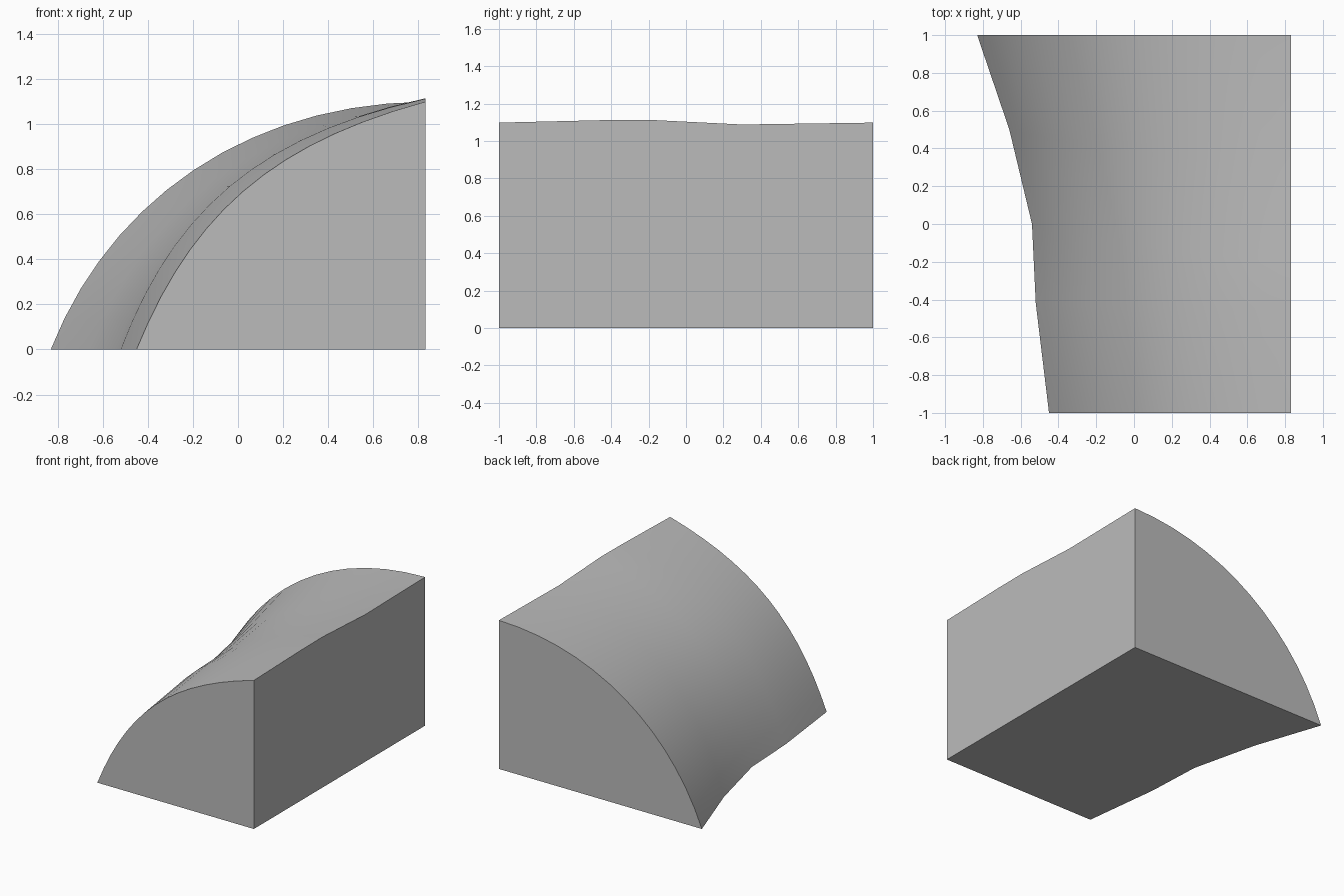
import bpy
import bmesh
from mathutils import Vector
from mathutils.geometry import interpolate_bezier

if "Cube" in bpy.data.objects:
    bpy.data.objects.remove(bpy.data.objects["Cube"])

RIGHT = 0.83
STEPS = 15

# Cross-sections, front to back:
# (foot y, foot x), (lower handle x, z), (upper handle x, z), (top y, top z)
SECTIONS = [
    ((-1.0, -0.45), (-0.21, 0.59), (0.14, 0.91), (-1.0, 1.098)),
    ((-0.42, -0.52), (-0.29, 0.61), (0.09, 0.95), (-0.45, 1.111)),
    ((0.0, -0.54), (-0.31, 0.61), (0.08, 0.95), (-0.2, 1.113)),
    ((0.5, -0.66), (-0.41, 0.62), (0.06, 1.01), (0.3, 1.088)),
    ((1.0, -0.83), (-0.57, 0.66), (0.04, 1.09), (1.0, 1.098)),
]


def section_points(foot, low, high, top):
    """Curved profile rising from the foot to the top of the flat side."""
    y0, y1 = foot[0], top[0]
    start = Vector((foot[1], y0, 0))
    end = Vector((RIGHT, y1, top[1]))
    h1 = Vector((low[0], y0 + (y1 - y0) / 3, low[1]))
    h2 = Vector((high[0], y1 - (y1 - y0) / 3, high[1]))
    return interpolate_bezier(start, h1, h2, end, STEPS)


bm = bmesh.new()
rows = [[bm.verts.new(p) for p in section_points(*s)] for s in SECTIONS]

# Curved shell between neighbouring sections
for a, b in zip(rows, rows[1:]):
    for i in range(STEPS - 1):
        bm.faces.new((a[i], a[i + 1], b[i + 1], b[i]))

# Flat front, back, base and upright side
front_corner = bm.verts.new((RIGHT, -1, 0))
back_corner = bm.verts.new((RIGHT, 1, 0))
bm.faces.new(rows[0] + [front_corner])
bm.faces.new(rows[-1] + [back_corner])
bm.faces.new([r[0] for r in rows] + [back_corner, front_corner])
bm.faces.new([r[-1] for r in rows] + [back_corner, front_corner])
bmesh.ops.recalc_face_normals(bm, faces=bm.faces)

mesh = bpy.data.meshes.new("curved_block")
bm.to_mesh(mesh)
bm.free()
block = bpy.data.objects.new("curved_block", mesh)
bpy.context.collection.objects.link(block)

# Plain grey
grey = bpy.data.materials.new("plain_grey")
grey.use_nodes = True
color = (0.5, 0.5, 0.5, 1)
grey.diffuse_color = color
grey.node_tree.nodes["Principled BSDF"].inputs["Base Color"].default_value = color
mesh.materials.append(grey)

# Smooth shell with crisp borders
bpy.ops.object.select_all(action="DESELECT")
block.select_set(True)
bpy.context.view_layer.objects.active = block
bpy.ops.object.shade_smooth_by_angle(angle=0.6)
